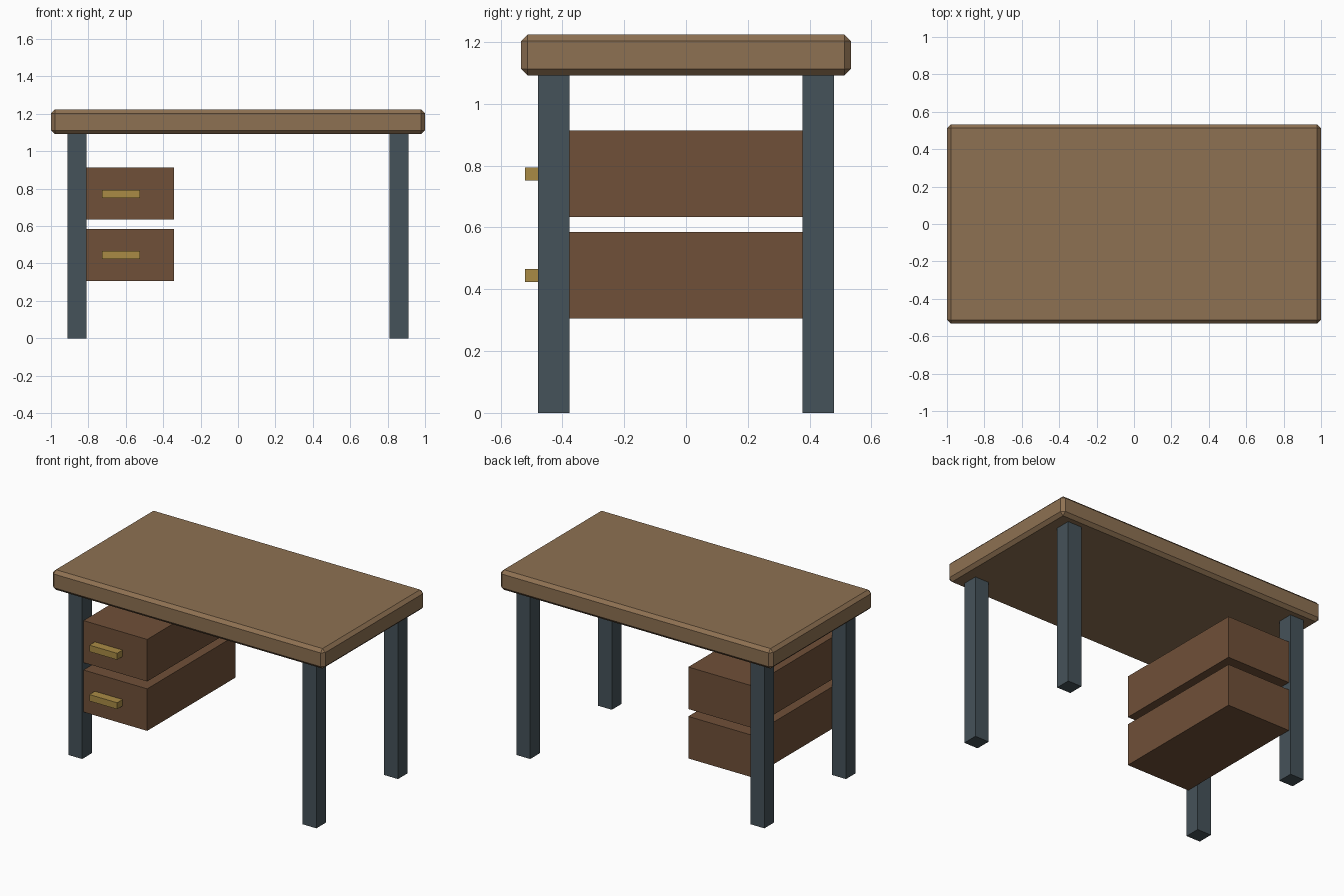
import bpy

if "Cube" in bpy.data.objects:
    bpy.data.objects.remove(bpy.data.objects["Cube"])


def material(name, rgb):
    m = bpy.data.materials.new(name)
    m.diffuse_color = (*rgb, 1)
    m.use_nodes = True
    m.node_tree.nodes["Principled BSDF"].inputs["Base Color"].default_value = m.diffuse_color
    return m


def box(name, lo, hi, mat):
    """Axis-aligned box between two opposite corners."""
    centre = [(a + b) / 2 for a, b in zip(lo, hi)]
    bpy.ops.mesh.primitive_cube_add(size=1, location=centre)
    ob = bpy.context.object
    ob.name = name
    ob.scale = [b - a for a, b in zip(lo, hi)]
    bpy.ops.object.transform_apply(location=False, rotation=False, scale=True)
    ob.data.materials.append(mat)
    return ob


oak = material("oak", (0.27, 0.165, 0.085))
walnut = material("walnut", (0.16, 0.08, 0.04))
steel = material("steel", (0.06, 0.085, 0.1))
brass = material("brass", (0.4, 0.26, 0.06))

# Chamfered table top
top = box("desk_top", (-1, -0.533, 1.091), (1, 0.533, 1.224), oak)
bevel = top.modifiers.new("chamfer", 'BEVEL')
bevel.width = 0.021
bevel.segments = 1

# Four square legs
for side, x in (("left", -0.86), ("right", 0.86)):
    for end, y in (("front", -0.428), ("back", 0.428)):
        box(f"{end}_{side}_leg", (x - 0.051, y - 0.051, 0),
            (x + 0.051, y + 0.051, 1.091), steel)

# Two drawers beside the left legs, each with a bar handle
for name, z in (("lower", 0.306), ("upper", 0.634)):
    box(f"{name}_drawer", (-0.809, -0.464, z), (-0.342, 0.464, z + 0.279), walnut)
    box(f"{name}_handle", (-0.727, -0.521, z + 0.117),
        (-0.523, -0.464, z + 0.16), brass)
